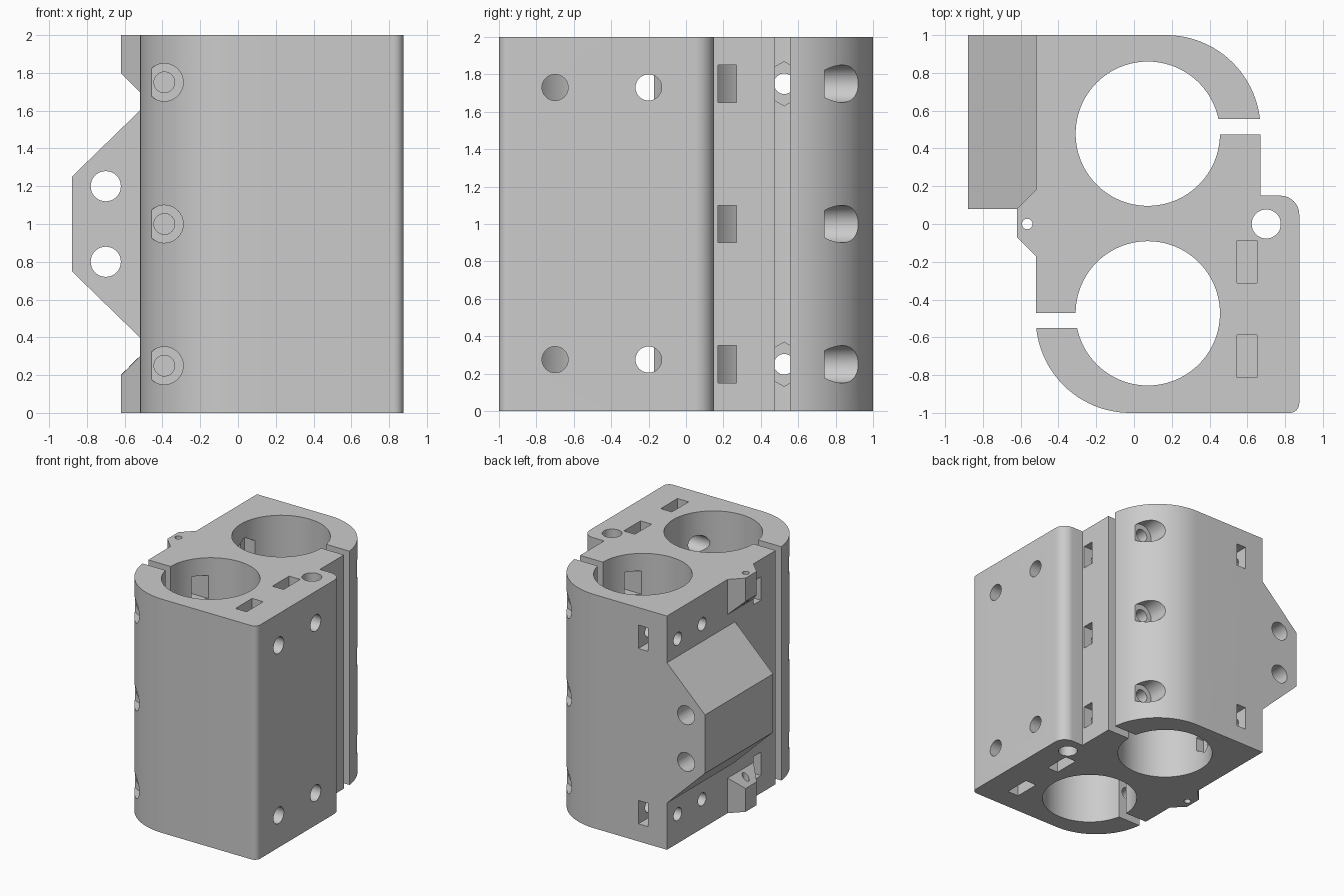
import bpy, bmesh
from math import sin, cos, radians, pi

cube = bpy.data.objects.get("Cube")
if cube:
    bpy.data.objects.remove(cube, do_unlink=True)

grey = bpy.data.materials.new("plain grey")
grey.use_nodes = True
grey.diffuse_color = (0.6, 0.6, 0.6, 1)
grey.node_tree.nodes["Principled BSDF"].inputs["Base Color"].default_value = (0.6, 0.6, 0.6, 1)


def arc(cx, cy, r, start, end, n=24):
    angles = [radians(start + (end - start) * i / n) for i in range(n + 1)]
    return [(cx + r * cos(a), cy + r * sin(a)) for a in angles]


def prism(name, outline, axis, low, high):
    """Extrude a 2D outline along an axis."""
    place = {"x": lambda u, v, w: (w, u, v),
             "y": lambda u, v, w: (u, w, v),
             "z": lambda u, v, w: (u, v, w)}[axis]
    bm = bmesh.new()
    a = [bm.verts.new(place(u, v, low)) for u, v in outline]
    b = [bm.verts.new(place(u, v, high)) for u, v in outline]
    bm.faces.new(a)
    bm.faces.new(b[::-1])
    for i in range(len(a)):
        j = (i + 1) % len(a)
        bm.faces.new((a[i], b[i], b[j], a[j]))
    bmesh.ops.recalc_face_normals(bm, faces=bm.faces)
    mesh = bpy.data.meshes.new(name)
    bm.to_mesh(mesh)
    bm.free()
    mesh.materials.append(grey)
    ob = bpy.data.objects.new(name, mesh)
    bpy.context.collection.objects.link(ob)
    return ob


def box(x0, x1, y0, y1, z0, z1):
    return prism("cutter", [(x0, y0), (x1, y0), (x1, y1), (x0, y1)], "z", z0, z1)


def rod(u, v, r, axis, low, high, sides=32, turn=0):
    pts = arc(u, v, r, turn, turn + 360, sides)[:-1]
    return prism("cutter", pts, axis, low, high)


# Main body outline, with the two rounded clamp sides
outline = [(-0.52, 1)] + arc(0.17, 0.5, 0.5, 90, 0)
outline += [(0.67, 0.15)] + arc(0.775, 0.05, 0.1, 90, 0, 12)
outline += arc(0.825, -0.95, 0.05, 0, -90, 8)
outline += arc(-0.02, -0.5, 0.5, 270, 180)
body = prism("clamp_body", outline, "z", 0, 2)

adds, cuts = [], []

# Wedge-shaped side block
adds.append(prism("side_wedge", [(-0.45, 0.332), (-0.52, 0.4), (-0.88, 0.75),
                                 (-0.88, 1.25), (-0.52, 1.6), (-0.45, 1.668)], "y", 0.08, 1))

# Small chamfered lugs at the top and bottom edges
lug = [(-0.45, -0.24), (-0.62, -0.07), (-0.62, 0.08), (-0.45, 0.25)]
for top in (False, True):
    ob = prism("lug", lug, "z", 0, 1)
    for v in ob.data.vertices:
        if v.co.z > 0.5:
            v.co.z = 0.82 + v.co.x
        if top:
            v.co.z = 2 - v.co.z
    if top:
        ob.data.flip_normals()
    adds.append(ob)

# Two main bores, and their clamping slits
for y in (0.478, -0.473):
    cuts.append(rod(0.073, y, 0.382, "z", -0.1, 2.1, 96))
cuts.append(box(0.38, 0.9, 0.475, 0.555, -0.1, 2.1))
cuts.append(box(-0.7, -0.24, -0.55, -0.47, -0.1, 2.1))

# Vertical rod hole and lug pin hole
cuts.append(rod(0.7, 0, 0.077, "z", -0.1, 2.1))
cuts.append(rod(-0.565, 0, 0.028, "z", -0.1, 2.1, 20))

# Clamp bolts: shaft, head recess and nut slot on both sides
for z in (0.25, 1, 1.75):
    cuts.append(rod(-0.39, z, 0.055, "y", -0.9, -0.12))
    cuts.append(rod(-0.39, z, 0.1, "y", -1.1, -0.74))
    cuts.append(box(-0.7, -0.16, -0.27, -0.17, z - 0.1, z + 0.1))
    cuts.append(rod(0.54, z, 0.055, "y", 0.12, 0.9))
    cuts.append(rod(0.54, z, 0.1, "y", 0.74, 1.1))
    cuts.append(box(0.3, 0.8, 0.17, 0.27, z - 0.1, z + 0.1))

# Mounting bolts through the flat face, with nut pockets from the ends
for y in (-0.7, -0.2):
    for z in (0.275, 1.73):
        cuts.append(rod(y, z, 0.07, "x", 0.2, 1))
    for z0, z1 in ((-0.1, 0.4), (1.6, 2.1)):
        cuts.append(box(0.545, 0.65, y - 0.113, y + 0.113, z0, z1))

# Bolts beside the wedge: hexagon trap in the bore, and slot in the back
for z in (0.25, 1.75):
    cuts.append(rod(0.525, z, 0.055, "x", -0.7, -0.2))
    cuts.append(rod(0.525, z, 0.118, "x", -0.38, -0.15, 6, 90))
    cuts.append(rod(0.855, z, 0.055, "x", -0.7, -0.15))
    cuts.append(box(-0.34, -0.25, 0.755, 1.1, z - 0.1, z + 0.1))

# Holes through the wedge
for z in (0.8, 1.2):
    cuts.append(rod(-0.7, z, 0.08, "y", -0.05, 1.1))

# Combine everything into one solid
for ob, op in [(o, "UNION") for o in adds] + [(o, "DIFFERENCE") for o in cuts]:
    mod = body.modifiers.new("combine", "BOOLEAN")
    mod.operation = op
    mod.solver = "EXACT"
    mod.object = ob
bpy.context.view_layer.update()
solid = bpy.data.meshes.new_from_object(body.evaluated_get(bpy.context.evaluated_depsgraph_get()))
body.modifiers.clear()
body.data = solid
for ob in adds + cuts:
    bpy.data.objects.remove(ob, do_unlink=True)

bpy.ops.object.select_all(action="DESELECT")
body.select_set(True)
bpy.context.view_layer.objects.active = body
bpy.ops.object.shade_smooth_by_angle(angle=radians(30))
